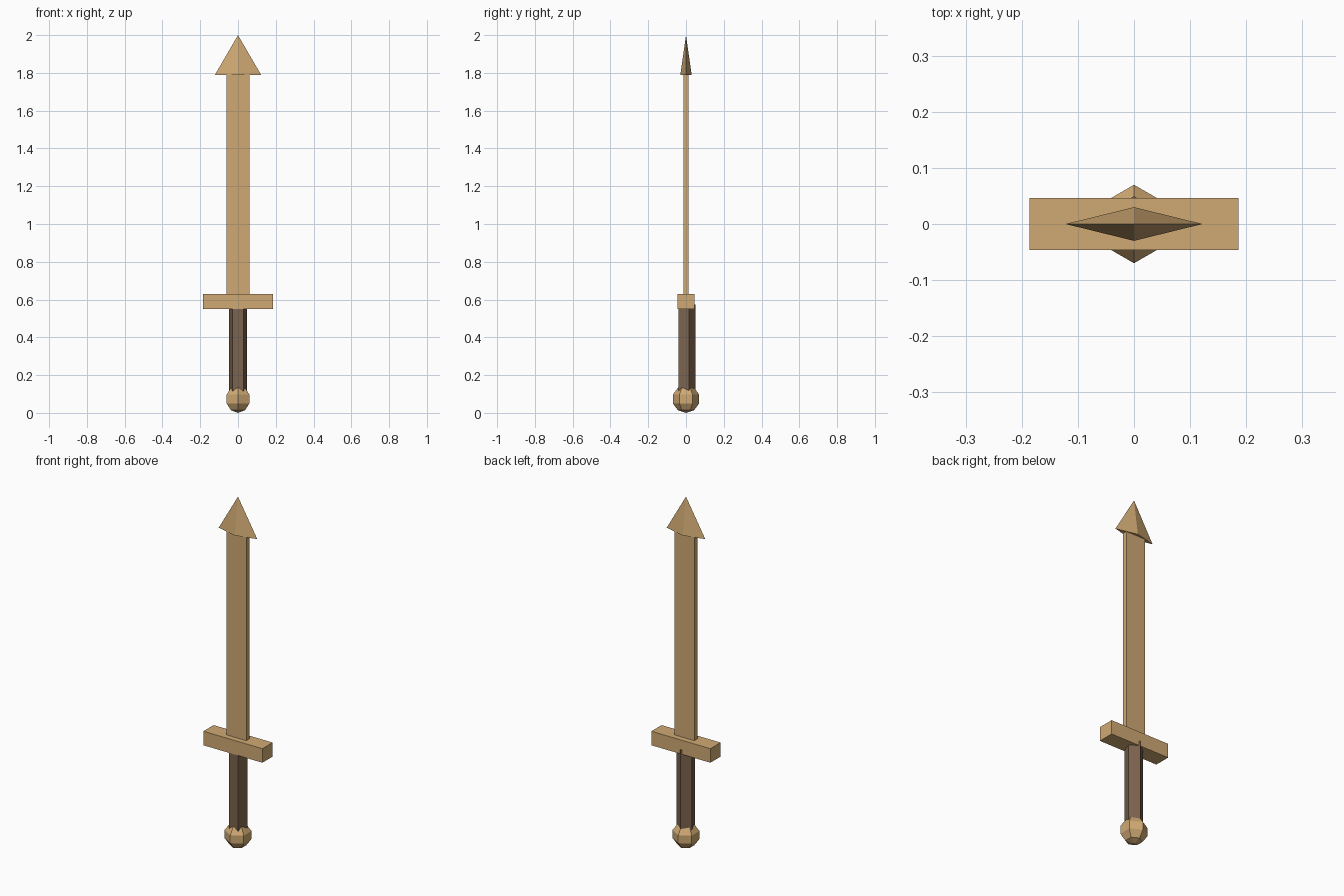
import bpy, bmesh
from math import sin, cos, pi, radians

cube = bpy.data.objects.get("Cube")
if cube:
    bpy.data.objects.remove(cube, do_unlink=True)


def material(name, rgb):
    m = bpy.data.materials.new(name)
    m.use_nodes = True
    m.diffuse_color = (*rgb, 1)
    m.node_tree.nodes["Principled BSDF"].inputs["Base Color"].default_value = (*rgb, 1)
    return m


tan = material("tan wood", (0.63, 0.40, 0.175))
brown = material("brown grip", (0.20, 0.125, 0.075))


def finish(name, bm, mat):
    bmesh.ops.recalc_face_normals(bm, faces=bm.faces[:])
    mesh = bpy.data.meshes.new(name)
    bm.to_mesh(mesh)
    bm.free()
    mesh.materials.append(mat)
    obj = bpy.data.objects.new(name, mesh)
    bpy.context.collection.objects.link(obj)
    return obj


def loft(name, sides, rings, mat):
    """Stack polygon rings (radius x, radius y, z) with a corner on +y; zero radius makes a point."""
    bm = bmesh.new()
    loops = []
    for rx, ry, z in rings:
        loops.append([bm.verts.new((rx * sin(2 * pi * i / sides), ry * cos(2 * pi * i / sides), z))
                      for i in range(sides)])
    for low, high in zip(loops, loops[1:]):
        for i in range(sides):
            j = (i + 1) % sides
            bm.faces.new((low[i], low[j], high[j], high[i]))
    bm.faces.new(loops[0])
    bm.faces.new(loops[-1])
    bmesh.ops.remove_doubles(bm, verts=bm.verts[:], dist=1e-5)
    return finish(name, bm, mat)


def box(name, width, depth, bottom, top, mat):
    bm = bmesh.new()
    bmesh.ops.create_cube(bm, size=1)
    bmesh.ops.scale(bm, vec=(width, depth, top - bottom), verts=bm.verts)
    bmesh.ops.translate(bm, vec=(0, 0, (bottom + top) / 2), verts=bm.verts)
    return finish(name, bm, mat)


# Pommel: faceted six-sided ball
R = 0.0735
pommel = [(R * cos(a), R * cos(a), R + R * sin(a))
          for a in (radians(d) for d in (-90, -54, -18, 18, 54, 90))]
loft("pommel", 6, pommel, tan)

# Grip: five-sided prism with a ridge at the back
loft("grip", 5, [(0.05, 0.05, 0.09), (0.05, 0.05, 0.575)], brown)

# Guard and blade
box("guard", 0.372, 0.092, 0.55, 0.63, tan)
box("blade", 0.124, 0.027, 0.60, 1.80, tan)

# Tip: flattened four-sided pyramid
loft("blade_tip", 4, [(0.122, 0.03, 1.79), (0, 0, 2.0)], tan)
